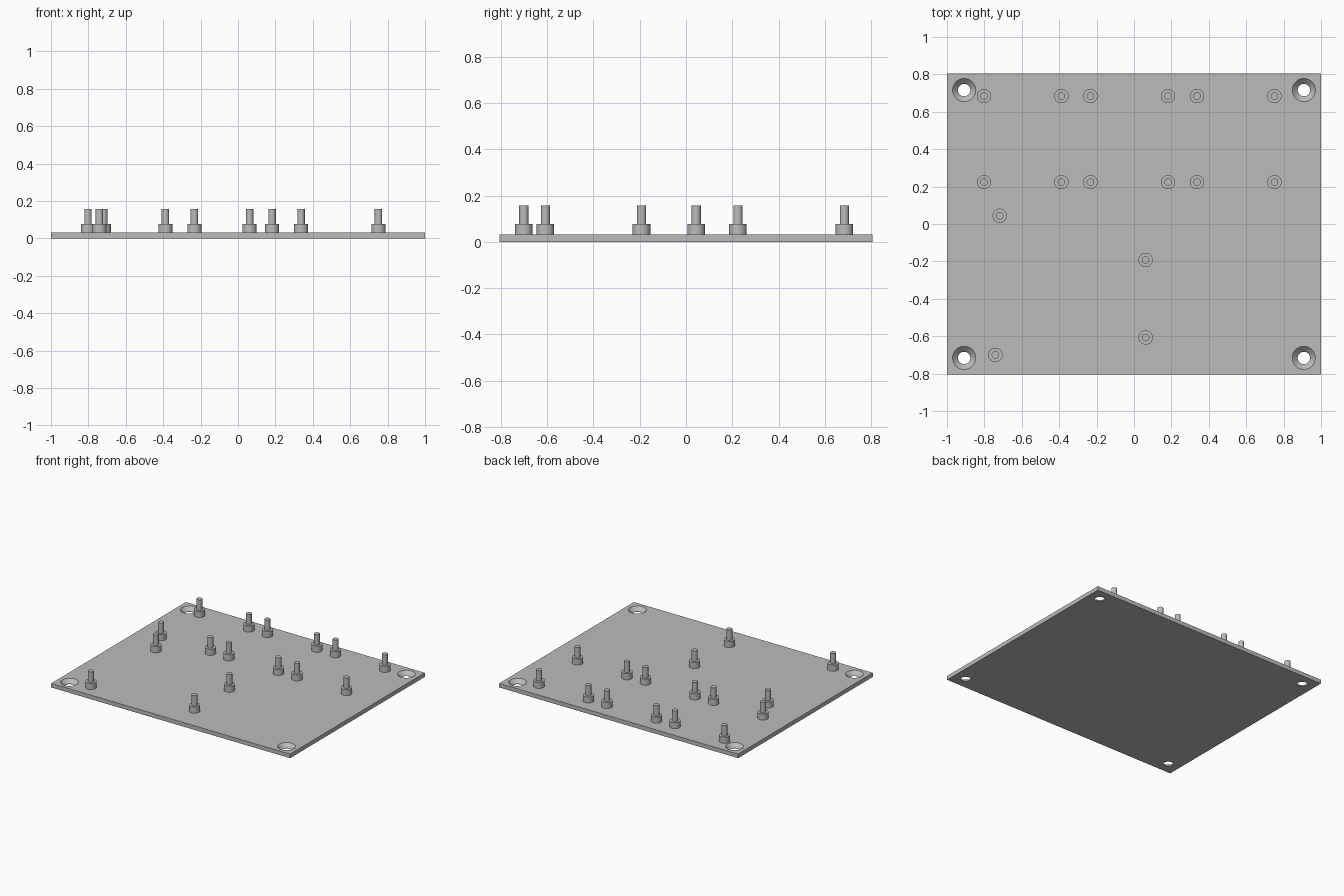
import bpy, bmesh
from math import cos, sin, radians, tau

cube = bpy.data.objects.get("Cube")
if cube:
    bpy.data.objects.remove(cube, do_unlink=True)

WIDTH, DEPTH, THICK = 2.0, 1.61, 0.031
SIDES = 48

grey = bpy.data.materials.new("plain_grey")
grey.use_nodes = True
grey.diffuse_color = (0.5, 0.5, 0.5, 1)
grey.node_tree.nodes["Principled BSDF"].inputs["Base Color"].default_value = (0.5, 0.5, 0.5, 1)


def lathe(bm, profile, x, y):
    """Closed solid of revolution from (radius, z) points, bottom to top."""
    rings = [[bm.verts.new((x + r * cos(tau * i / SIDES), y + r * sin(tau * i / SIDES), z))
              for i in range(SIDES)] for r, z in profile]
    for low, high in zip(rings, rings[1:]):
        for i in range(SIDES):
            j = (i + 1) % SIDES
            bm.faces.new((low[i], low[j], high[j], high[i]))
    bm.faces.new(rings[0][::-1])
    bm.faces.new(rings[-1])


def finish(bm, name):
    bmesh.ops.recalc_face_normals(bm, faces=bm.faces)
    mesh = bpy.data.meshes.new(name)
    bm.to_mesh(mesh)
    bm.free()
    mesh.materials.append(grey)
    obj = bpy.data.objects.new(name, mesh)
    bpy.context.collection.objects.link(obj)
    return obj


def activate(obj):
    bpy.ops.object.select_all(action='DESELECT')
    obj.select_set(True)
    bpy.context.view_layer.objects.active = obj


# Base plate
bm = bmesh.new()
bmesh.ops.create_cube(bm, size=1)
for v in bm.verts:
    v.co = (v.co.x * WIDTH, v.co.y * DEPTH, (v.co.z + 0.5) * THICK)
plate = finish(bm, "base_plate")

# Countersunk corner holes
bm = bmesh.new()
for sx in (-1, 1):
    for sy in (-1, 1):
        lathe(bm, [(0.033, -0.05), (0.033, 0.002), (0.062, THICK), (0.062, 0.1)],
              sx * 0.908, sy * 0.716)
cutter = finish(bm, "hole_cutter")
cutter.hide_render = True
cut = plate.modifiers.new("corner_holes", 'BOOLEAN')
cut.operation = 'DIFFERENCE'
cut.solver = 'EXACT'
cut.object = cutter
activate(plate)
bpy.ops.object.modifier_apply(modifier=cut.name)
bpy.data.objects.remove(cutter, do_unlink=True)
bpy.ops.object.shade_smooth_by_angle(angle=radians(30))

# Stepped standoff pins: two rows of six plus four single ones
spots = [(x, y) for y in (0.684, 0.224)
         for x in (-0.802, -0.388, -0.233, 0.182, 0.337, 0.751)]
spots += [(-0.718, 0.044), (0.062, -0.192), (0.062, -0.607), (-0.741, -0.70)]
for n, (x, y) in enumerate(spots, 1):
    bm = bmesh.new()
    lathe(bm, [(0.038, THICK - 0.003), (0.038, 0.077), (0.02, 0.077), (0.02, 0.156)], x, y)
    activate(finish(bm, f"standoff_pin_{n}"))
    bpy.ops.object.shade_smooth_by_angle(angle=radians(30))
